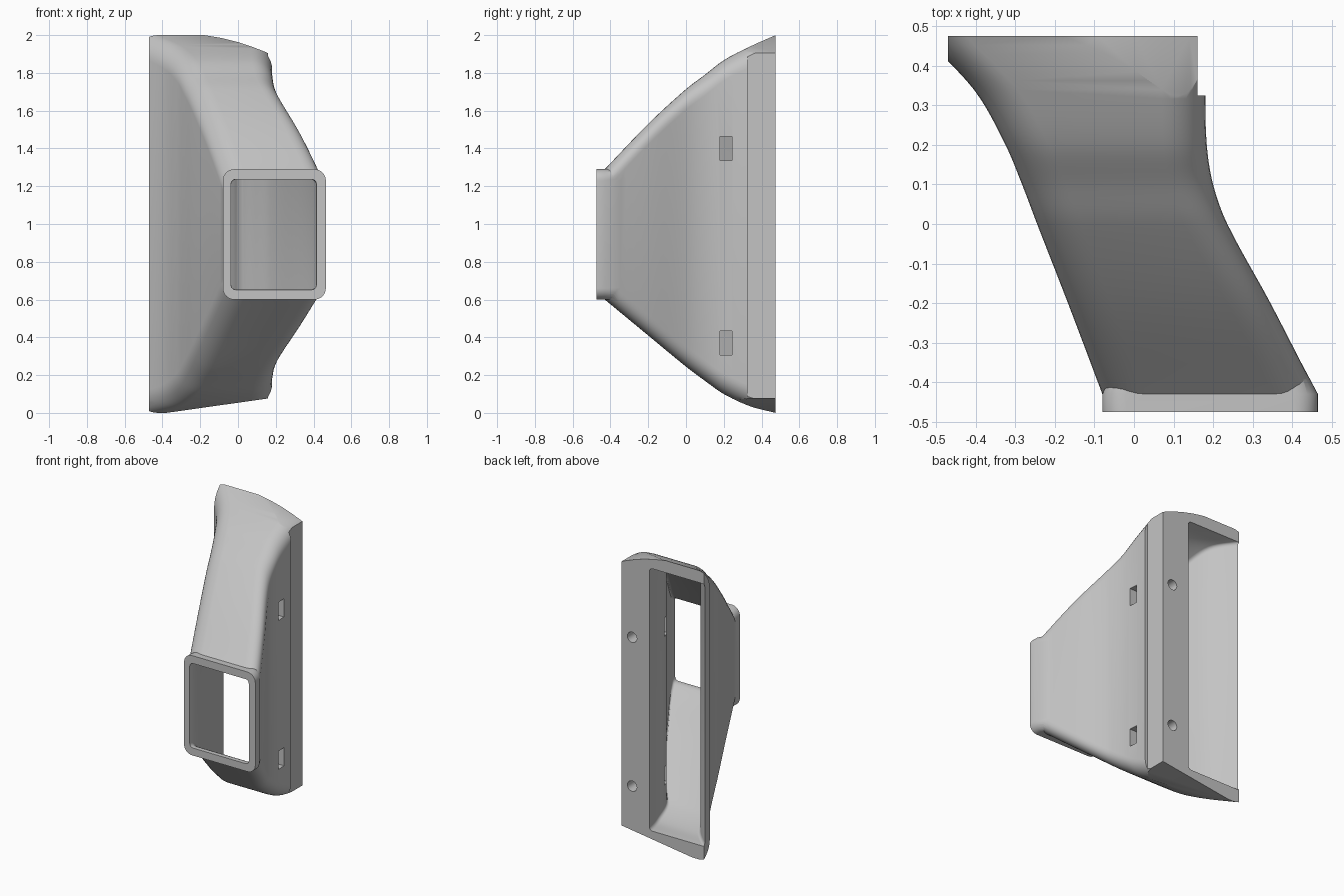
import bpy, bmesh
from math import cos, sin, pi
from mathutils import Matrix

if "Cube" in bpy.data.objects:
    bpy.data.objects.remove(bpy.data.objects["Cube"], do_unlink=True)

plastic = bpy.data.materials.new("grey_plastic")
plastic.use_nodes = True
plastic.diffuse_color = (0.55, 0.55, 0.55, 1)
plastic.node_tree.nodes["Principled BSDF"].inputs["Base Color"].default_value = (0.55, 0.55, 0.55, 1)


def finish(name, bm):
    bmesh.ops.recalc_face_normals(bm, faces=bm.faces)
    mesh = bpy.data.meshes.new(name)
    bm.to_mesh(mesh)
    bm.free()
    mesh.materials.append(plastic)
    ob = bpy.data.objects.new(name, mesh)
    bpy.context.collection.objects.link(ob)
    return ob


def skin(name, rings):
    """Join a row of equal rings into a closed solid."""
    bm = bmesh.new()
    rows = [[bm.verts.new(p) for p in ring] for ring in rings]
    for a, b in zip(rows, rows[1:]):
        for i in range(len(a)):
            j = (i + 1) % len(a)
            bm.faces.new((a[i], a[j], b[j], b[i]))
    bm.faces.new(rows[0])
    bm.faces.new(rows[-1])
    return finish(name, bm)


def rounded_ring(y, left, right, bottom, top, r, n=8):
    """Rounded rectangle across the duct at depth y."""
    corners = ((right - r, top - r), (left + r, top - r), (left + r, bottom + r), (right - r, bottom + r))
    return [(cx + r * cos(pi / 2 * (q + k / n)), y, cz + r * sin(pi / 2 * (q + k / n)))
            for q, (cx, cz) in enumerate(corners) for k in range(n + 1)]


def smooth_stations(stations, steps=6):
    """Hermite interpolation of the section sizes along y."""
    def slope(i, c):
        a, b = stations[max(i - 1, 0)], stations[min(i + 1, len(stations) - 1)]
        return (b[c] - a[c]) / (b[0] - a[0])
    out = []
    for i in range(len(stations) - 1):
        p, q = stations[i], stations[i + 1]
        d = q[0] - p[0]
        for s in range(steps):
            t = s / steps
            row = [p[0] + d * t]
            for c in range(1, len(p)):
                row.append((2 * t**3 - 3 * t**2 + 1) * p[c] + (3 * t**2 - 2 * t**3) * q[c]
                           + d * ((t**3 - 2 * t**2 + t) * slope(i, c) + (t**3 - t**2) * slope(i + 1, c)))
            out.append(row)
    return out + [list(stations[-1])]


def box(name, x0, x1, y0, y1, z0, z1):
    return skin(name, [[(x0, y, z0), (x1, y, z0), (x1, y, z1), (x0, y, z1)] for y in (y0, y1)])


def combine(target, tool, operation):
    mod = target.modifiers.new(operation.lower(), "BOOLEAN")
    mod.operation, mod.object, mod.solver = operation, tool, "EXACT"
    bpy.context.view_layer.objects.active = target
    bpy.ops.object.modifier_apply(modifier=mod.name)
    bpy.data.objects.remove(tool, do_unlink=True)


# Outer shell: y, left, right, bottom, top
shell = smooth_stations([
    (-.43, -.08, .463, .60, 1.29),
    (-.2, -.167, .345, .41, 1.53),
    (0, -.245, .236, .245, 1.714),
    (.1, -.283, .20, .17, 1.79),
    (.2, -.325, .184, .10, 1.867),
    (.34, -.405, .18, .035, 1.94),
    (.475, -.535, .18, 0, 2.0)])
duct = skin("duct_body", [rounded_ring(*s, .11) for s in shell])

# Trim the back end to its sloping top, bottom and flat side
outline = [(-.47, 0), (-.38, 0), (.15, .075), (.6, .13), (.6, 1.65), (.17, 1.9), (.14, 1.913),
           (.07, 1.94), (0, 1.963), (-.09, 1.985), (-.18, 2.0), (-.47, 2.0)]
combine(duct, skin("trim", [[(x, y, z) for x, z in outline] for y in (-.6, .6)]), "INTERSECT")

# Front rim, running back into the shell
rim = [(-.475, -.08, .465), (-.43, -.08, .465), (-.28, -.02, .385)]
combine(duct, skin("rim", [rounded_ring(y, a, b, .6, 1.29, .06) for y, a, b in rim]), "UNION")

# Air passage
passage = smooth_stations([
    (-.52, -.04, .42, .645, 1.245),
    (-.43, -.04, .405, .645, 1.245),
    (-.2, -.12, .285, .45, 1.48),
    (0, -.195, .17, .29, 1.665),
    (.1, -.235, .09, .215, 1.74),
    (.2, -.275, .01, .15, 1.81),
    (.34, -.35, -.02, .105, 1.89),
    (.465, -.47, -.05, .10, 1.915),
    (.5, -.52, -.055, .10, 1.915)])
combine(duct, skin("passage", [rounded_ring(*s, .025, 4) for s in passage]), "DIFFERENCE")

# Step along the mounting flange
combine(duct, box("flange_step", .16, .4, .325, .6, -.2, 2.2), "DIFFERENCE")

# Side slots and the screw holes that meet them
for z in (.37, 1.4):
    combine(duct, box("slot", -.1, .4, .18, .243, z - .063, z + .063), "DIFFERENCE")
    bm = bmesh.new()
    bmesh.ops.create_cone(bm, cap_ends=True, segments=24, radius1=.036, radius2=.036, depth=.34,
                          matrix=Matrix.Translation((.08, .38, z)) @ Matrix.Rotation(pi / 2, 4, "X"))
    combine(duct, finish("screw_hole", bm), "DIFFERENCE")

bpy.ops.object.select_all(action="DESELECT")
duct.select_set(True)
bpy.context.view_layer.objects.active = duct
bpy.ops.object.shade_smooth_by_angle(angle=pi / 6)
